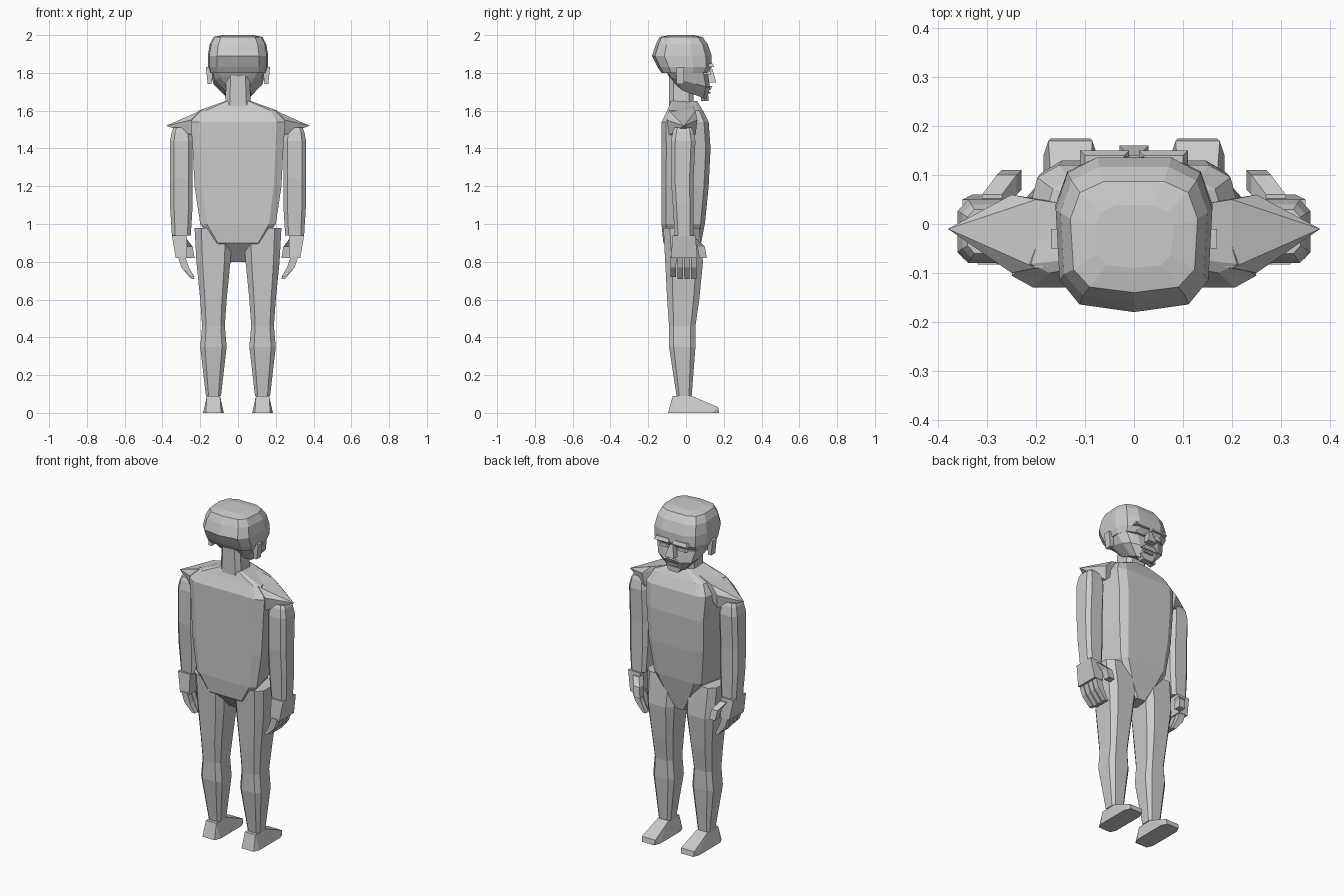
import bpy
import bmesh
from math import cos, sin, pi, copysign
from mathutils import Matrix

cube = bpy.data.objects.get("Cube")
if cube:
    bpy.data.objects.remove(cube)

grey = bpy.data.materials.new("light grey")
grey.use_nodes = True
COLOUR = (0.6, 0.6, 0.6, 1)
grey.diffuse_color = COLOUR
grey.node_tree.nodes["Principled BSDF"].inputs["Base Color"].default_value = COLOUR


def add_object(name, mesh):
    obj = bpy.data.objects.new(name, mesh)
    bpy.context.collection.objects.link(obj)
    return obj


def finish(name, bm):
    """Turn a bmesh into a flat shaded object."""
    bmesh.ops.recalc_face_normals(bm, faces=bm.faces)
    mesh = bpy.data.meshes.new(name)
    bm.to_mesh(mesh)
    bm.free()
    mesh.materials.append(grey)
    return add_object(name, mesh)


def mirror_part(obj):
    """Add the matching right part for a left part."""
    mesh = obj.data.copy()
    mesh.transform(Matrix.Scale(-1, 4, (1, 0, 0)))
    mesh.flip_normals()
    add_object(obj.name.replace("left", "right"), mesh)


def section(sides, power, taper=0):
    """Rounded outline within a unit square, narrowing to the front by the taper."""
    points = []
    for i in range(sides):
        # Even outlines start with a flat back, odd ones with a pointed back
        angle = 2 * pi * (i + (0.5 if sides % 2 == 0 else 0)) / sides - pi / 2
        u, v = (copysign(abs(t) ** power, t) for t in (cos(angle), sin(angle)))
        points.append((u * (1 - taper * v), v))
    wide = max(u for u, v in points)
    deep = max(abs(v) for u, v in points)
    return [(u / wide, v / deep) for u, v in points]


def loft(name, outline, rings, centre=0, tilt=0):
    """Skin an outline through rings of height, half width, back and front."""
    bm = bmesh.new()
    loops = []
    for z, width, back, front in rings:
        middle, depth = (back + front) / 2, (front - back) / 2
        loops.append([bm.verts.new((centre + u * width, middle + v * depth, z - v * tilt))
                      for u, v in outline])
    for upper, lower in zip(loops, loops[1:]):
        for i in range(len(outline)):
            bm.faces.new((upper[i - 1], upper[i], lower[i], lower[i - 1]))
    bm.faces.new(loops[0])
    bm.faces.new(loops[-1])
    return finish(name, bm)


def hull(name, points):
    """Convex solid around a few points."""
    bm = bmesh.new()
    for point in points:
        bm.verts.new(point)
    result = bmesh.ops.convex_hull(bm, input=bm.verts[:])
    loose = [v for v in result["geom_interior"] if isinstance(v, bmesh.types.BMVert)]
    if loose:
        bmesh.ops.delete(bm, geom=loose, context="VERTS")
    bmesh.ops.dissolve_limit(bm, angle_limit=0.02, verts=bm.verts[:], edges=bm.edges[:])
    return finish(name, bm)


def slab(position, width, depth):
    """Corners of a level rectangle, given by its half sizes."""
    x, y, z = position
    return [(x + i * width, y + j * depth, z) for i in (-1, 1) for j in (-1, 1)]


def bar(name, start, start_size, end, end_size):
    """Tapered block between two level rectangles."""
    return hull(name, slab(start, *start_size) + slab(end, *end_size))


limb = section(sides=8, power=0.5)
chest = section(sides=8, power=0.25, taper=0.15)
oval = section(sides=11, power=0.6)

# Torso, tapering to the crotch, and neck
loft("torso", chest, [
    (1.65, 0.07, -0.08, 0.06),
    (1.6, 0.21, -0.1, 0.09),
    (1.54, 0.25, -0.13, 0.12),
    (1.4, 0.24, -0.13, 0.13),
    (1.2, 0.23, -0.13, 0.12),
    (1, 0.2, -0.13, 0.1),
    (0.9, 0.13, -0.12, 0.08),
    (0.8, 0.04, -0.03, 0.06)])
loft("neck", limb, [(1.8, 0.06, -0.09, 0.04), (1.6, 0.07, -0.09, 0.04)])

# Head, with the jaw sloping down to the chin
loft("skull", oval, [
    (2, 0.08, -0.09, 0.04),
    (1.99, 0.13, -0.14, 0.09),
    (1.95, 0.15, -0.16, 0.12),
    (1.89, 0.16, -0.18, 0.14),
    (1.83, 0.16, -0.15, 0.14),
    (1.8, 0.15, -0.13, 0.12)])
loft("jaw", oval, [
    (1.82, 0.15, -0.13, 0.12),
    (1.75, 0.13, -0.09, 0.13),
    (1.69, 0.07, -0.05, 0.11)], tilt=0.03)
bar("nose", (0, 0.12, 1.82), (0.01, 0.02), (0, 0.14, 1.75), (0.03, 0.02))
bar("upper_lip", (0, 0.12, 1.73), (0.03, 0.02), (0, 0.11, 1.71), (0.06, 0.02))
bar("lower_lip", (0, 0.11, 1.7), (0.04, 0.02), (0, 0.11, 1.69), (0.03, 0.02))
bar("chin", (0, 0.1, 1.68), (0.05, 0.02), (0, 0.1, 1.65), (0.03, 0.02))

# Left side parts, mirrored afterwards
parts = [
    bar("left_brow", (0.06, 0.13, 1.85), (0.04, 0.01), (0.06, 0.13, 1.83), (0.05, 0.02)),
    bar("left_eye", (0.06, 0.12, 1.81), (0.02, 0.01), (0.06, 0.12, 1.79), (0.03, 0.01)),
    bar("left_ear", (0.15, -0.03, 1.83), (0.02, 0.02), (0.15, -0.03, 1.74), (0.01, 0.02)),
]

# Shoulder cap, a flat spike over the arm
ridge = [(0.07, 0.05, 1.64), (0.2, 0.07, 1.6), (0.25, 0.08, 1.55), (0.24, 0.07, 1.47)]
parts.append(hull("left_shoulder", [(0.38, -0.01, 1.52)] + [
    (x, s * y - 0.02, z) for x, y, z in ridge for s in (-1, 1)]))

# Arm and leg
parts.append(loft("left_arm", limb, [
    (1.51, 0.04, -0.06, 0.03),
    (1.49, 0.05, -0.07, 0.04),
    (1.44, 0.06, -0.08, 0.05),
    (1.24, 0.06, -0.08, 0.04),
    (1.1, 0.06, -0.07, 0.04),
    (0.94, 0.05, -0.06, 0.04)], centre=0.3))
parts.append(loft("left_leg", limb, [
    (0.98, 0.1, -0.12, 0.07),
    (0.8, 0.09, -0.11, 0.09),
    (0.6, 0.07, -0.1, 0.07),
    (0.46, 0.06, -0.09, 0.05),
    (0.35, 0.07, -0.09, 0.05),
    (0.09, 0.04, -0.05, 0.03)], centre=0.13))

# Hand with fingers curling inward
parts.append(bar("left_palm", (0.31, -0.01, 0.94), (0.04, 0.06), (0.3, -0.01, 0.82), (0.03, 0.07)))
for i, finger in enumerate(("little", "ring", "middle", "index")):
    y = i * 0.036 - 0.067
    knuckle, tip = (0.28, y, 0.77), (0.24, y, 0.72 if finger == "little" else 0.71)
    parts.append(bar(f"left_{finger}_finger", (0.3, y, 0.83), (0.02, 0.016), knuckle, (0.02, 0.015)))
    parts.append(bar(f"left_{finger}_fingertip", knuckle, (0.02, 0.015), tip, (0.01, 0.014)))
joint = (0.26, 0.08, 0.88)
parts.append(bar("left_thumb", (0.29, 0.04, 0.92), (0.02, 0.02), joint, (0.02, 0.02)))
parts.append(bar("left_thumb_tip", joint, (0.02, 0.02), (0.25, 0.09, 0.82), (0.02, 0.02)))

# Shoe, tall at the heel and thin at the toe
sole = (0.13, 0.04, 0)
parts.append(hull("left_shoe", slab(sole, 0.04, 0.135) + slab(sole, 0.055, 0.1)
                  + slab((0.13, 0.1, 0.03), 0.045, 0.07)
                  + slab((0.13, -0.02, 0.09), 0.035, 0.05)))

for part in parts:
    mirror_part(part)
